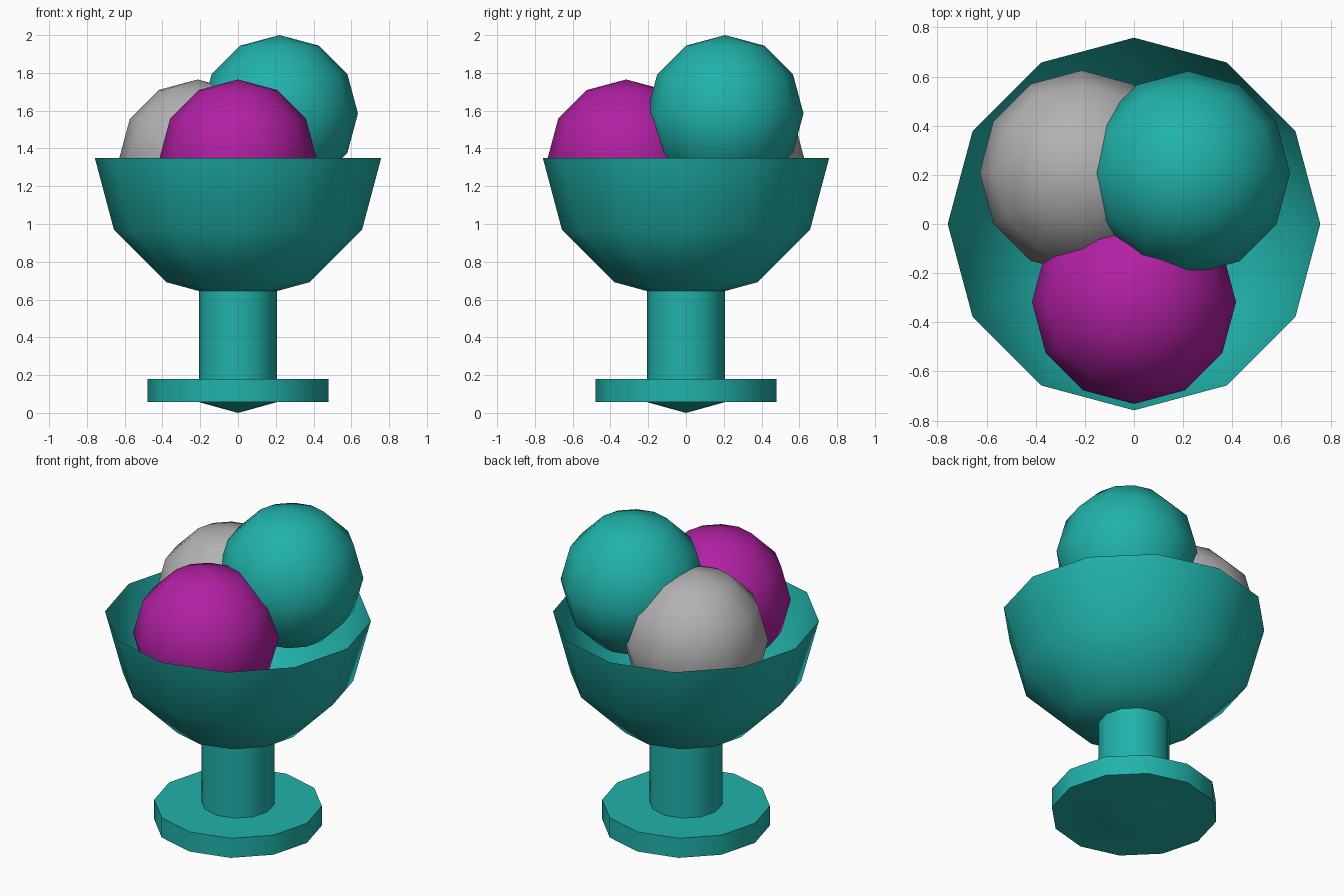
import bpy
import math

cube = bpy.data.objects.get("Cube")
if cube:
    bpy.data.objects.remove(cube, do_unlink=True)

SIDES = 12


def make_material(name, rgb):
    mat = bpy.data.materials.new(name)
    mat.use_nodes = True
    mat.diffuse_color = (*rgb, 1)
    mat.node_tree.nodes["Principled BSDF"].inputs["Base Color"].default_value = (*rgb, 1)
    return mat


def smooth(obj):
    bpy.ops.object.select_all(action="DESELECT")
    obj.select_set(True)
    bpy.context.view_layer.objects.active = obj
    bpy.ops.object.shade_smooth_by_angle(angle=math.radians(40))


def lathe(name, profile, mat):
    """Turn an upward (radius, z) profile around z; zero radius makes a tip."""
    verts, rings, faces = [], [], []
    for r, z in profile:
        count = SIDES if r > 0 else 1
        rings.append([len(verts) + i % count for i in range(SIDES)])
        for i in range(count):
            a = math.tau * i / SIDES
            verts.append((r * math.cos(a), r * math.sin(a), z))
    for low, high in zip(rings, rings[1:]):
        for i in range(SIDES):
            j = (i + 1) % SIDES
            loop = [low[i], low[j], high[j], high[i]]
            faces.append(list(dict.fromkeys(loop)))
    mesh = bpy.data.meshes.new(name)
    mesh.from_pydata(verts, [], faces)
    mesh.materials.append(mat)
    obj = bpy.data.objects.new(name, mesh)
    bpy.context.collection.objects.link(obj)
    smooth(obj)


def scoop(name, location, mat):
    bpy.ops.mesh.primitive_uv_sphere_add(
        segments=SIDES, ring_count=6, radius=0.415, location=location)
    obj = bpy.context.object
    obj.name = name
    obj.data.materials.append(mat)
    smooth(obj)


teal = make_material("teal", (0.0144, 0.445, 0.402))
magenta = make_material("magenta", (0.445, 0.0144, 0.37))
grey = make_material("light_grey", (0.445, 0.445, 0.445))

# Foot with shallow pointed underside, stem and thin open bowl in one sheet
lathe("footed_bowl", [
    (0, 0), (0.207, 0.057), (0.478, 0.057), (0.478, 0.18), (0.207, 0.18),
    (0.207, 0.645), (0.379, 0.692), (0.657, 0.97), (0.758, 1.35)], teal)

# Three scoops resting in the bowl
scoop("front_scoop", (0, -0.317, 1.35), magenta)
scoop("back_right_scoop", (-0.213, 0.21, 1.35), grey)
scoop("back_left_scoop", (0.22, 0.207, 1.585), teal)
